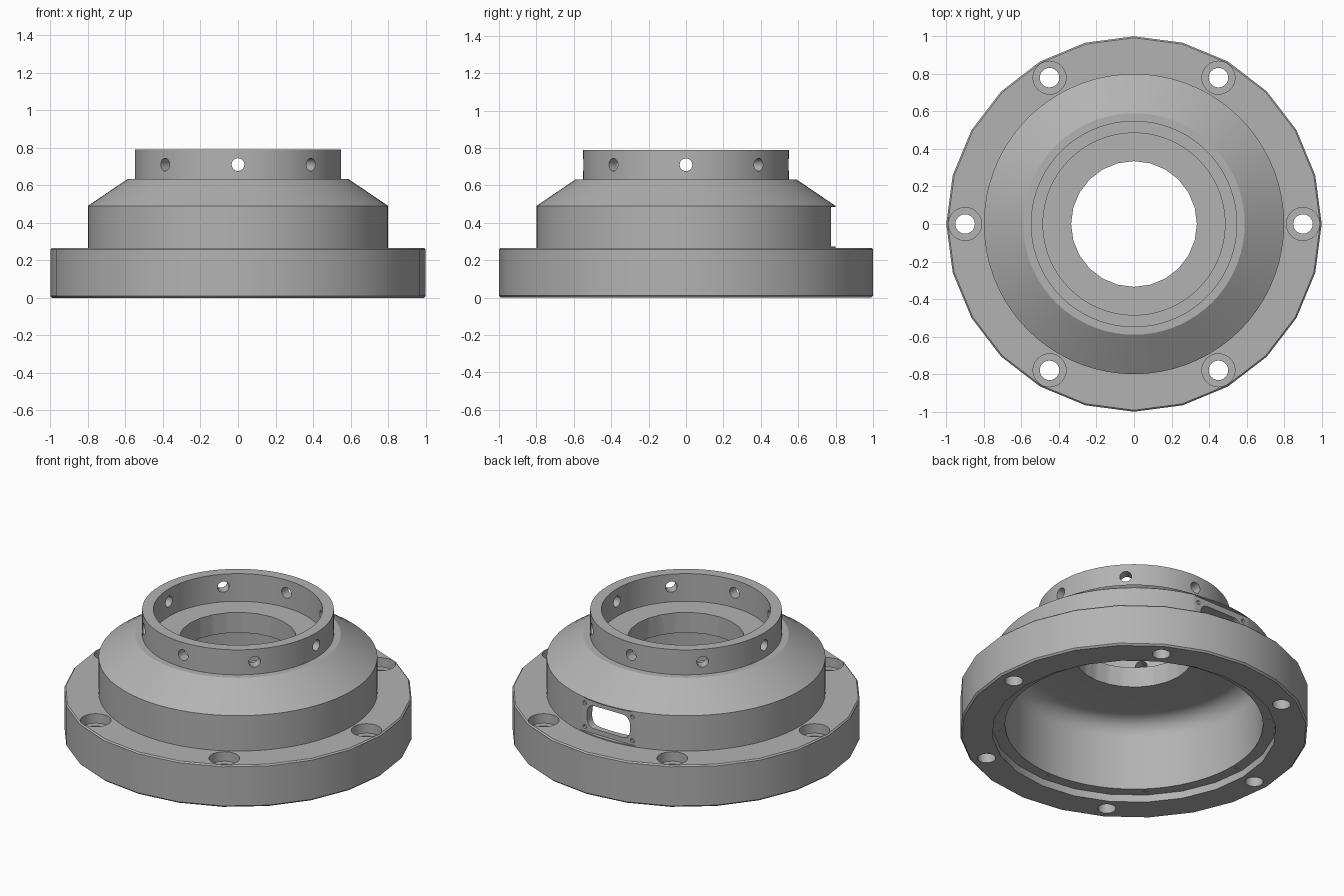
import bpy, bmesh
from math import radians, sin, cos, pi
from mathutils import Matrix, Vector

if "Cube" in bpy.data.objects:
    bpy.data.objects.remove(bpy.data.objects["Cube"])

metal = bpy.data.materials.new("grey_metal")
metal.use_nodes = True
grey = (0.45, 0.45, 0.45, 1)
metal.diffuse_color = grey
metal.node_tree.nodes["Principled BSDF"].inputs["Base Color"].default_value = grey


def to_object(name, bm):
    bmesh.ops.recalc_face_normals(bm, faces=bm.faces)
    mesh = bpy.data.meshes.new(name)
    bm.to_mesh(mesh)
    bm.free()
    mesh.materials.append(metal)
    obj = bpy.data.objects.new(name, mesh)
    bpy.context.collection.objects.link(obj)
    return obj


def lathe(name, profile, sides):
    """Revolve a closed (radius, height) outline about the z axis."""
    bm = bmesh.new()
    rings = [[bm.verts.new((r * cos(2 * pi * i / sides), r * sin(2 * pi * i / sides), z))
              for r, z in profile] for i in range(sides)]
    n = len(profile)
    for i in range(sides):
        a, b = rings[i], rings[(i + 1) % sides]
        for j in range(n):
            k = (j + 1) % n
            bm.faces.new((a[j], b[j], b[k], a[k]))
    return to_object(name, bm)


def pegs(name, places, radius, depth, direction=None, sides=24):
    """Cylinders centred on the places, along z or along a direction per place."""
    bm = bmesh.new()
    for p in places:
        axis = direction(p) if direction else Vector((0, 0, 1))
        turn = axis.to_track_quat('Z', 'Y').to_matrix().to_4x4()
        bmesh.ops.create_cone(bm, cap_ends=True, segments=sides, radius1=radius,
                              radius2=radius, depth=depth,
                              matrix=Matrix.Translation(p) @ turn)
    return to_object(name, bm)


def block(name, centre, size, corner=0):
    """Box whose edges along y can be rounded."""
    bm = bmesh.new()
    bmesh.ops.create_cube(bm, size=1, matrix=Matrix.Translation(centre) @ Matrix.Diagonal((*size, 1)))
    if corner:
        edges = [e for e in bm.edges
                 if abs(e.verts[0].co.y - e.verts[1].co.y) > size[1] / 2]
        bmesh.ops.bevel(bm, geom=edges, offset=corner, segments=6, profile=0.5,
                        affect='EDGES')
    return to_object(name, bm)


def circle(count, radius, z):
    return [Vector((radius * cos(2 * pi * i / count), radius * sin(2 * pi * i / count), z))
            for i in range(count)]


def cut(obj, cutters):
    bpy.context.view_layer.objects.active = obj
    for c in cutters:
        c.hide_render = True
        mod = obj.modifiers.new("cut", 'BOOLEAN')
        mod.operation, mod.solver, mod.object = 'DIFFERENCE', 'EXACT', c
        bpy.ops.object.modifier_apply(modifier=mod.name)


# Flange: broad ring with eased edges and a shallow recess underneath
flange = lathe("flange", [(0.99, 0), (1, 0.01), (1, 0.258), (0.992, 0.266),
                          (0.77, 0.266), (0.77, 0.047), (0.815, 0.047), (0.815, 0)], 24)

# Body: cylinder, cone and collar outside; rounded cavity and seat inside
fillet = [(0.63 + 0.11 * cos(a), 0.377 + 0.11 * sin(a))
          for a in (radians(15 * i) for i in range(7))]
body = lathe("body", [(0.74, 0.045)] + fillet + [
    (0.28, 0.487), (0.28, 0.615), (0.485, 0.615), (0.485, 0.79), (0.55, 0.79),
    (0.55, 0.632), (0.59, 0.632), (0.8, 0.49), (0.8, 0.045)], 72)

# Flange bolt holes with counterbores
bolts = pegs("bolt_hole_cutter", circle(6, 0.9, 0.13), 0.052, 0.5)
sinks = pegs("counterbore_cutter", circle(6, 0.9, 0.306), 0.088, 0.2, sides=32)
cut(flange, [bolts, sinks])

# Body holes: bore, collar side holes, ledge holes
outward = lambda p: Vector((p.x, p.y, 0)).normalized()
bore = pegs("bore_cutter", [Vector((0, 0, 0.55))], 0.335, 0.4, sides=24)
side_holes = pegs("collar_hole_cutter", circle(8, 0.52, 0.71), 0.034, 0.2, outward)
ledge_holes = pegs("ledge_hole_cutter", circle(8, 0.772, 0.045), 0.012, 0.1, sides=12)

# Rear window: flat seat, rounded opening and four screw holes
seat = block("window_seat_cutter", (0, 0.875, 0.378), (0.6, 0.2, 0.212))
opening = block("window_opening_cutter", (0, 0.75, 0.375), (0.3, 0.3, 0.145), 0.05)
screws = pegs("window_screw_cutter",
              [Vector((x, 0.775, 0.375 + z)) for x in (-0.167, 0.167) for z in (-0.075, 0.075)],
              0.013, 0.03, lambda p: Vector((0, 1, 0)), 12)
cut(body, [bore, side_holes, ledge_holes, seat, opening, screws])

for c in (bolts, sinks, bore, side_holes, ledge_holes, seat, opening, screws):
    bpy.data.objects.remove(c)

# Smooth curved walls, crisp edges
for obj in (flange, body):
    bpy.ops.object.select_all(action='DESELECT')
    obj.select_set(True)
    bpy.context.view_layer.objects.active = obj
    bpy.ops.object.shade_smooth_by_angle(angle=radians(28))
